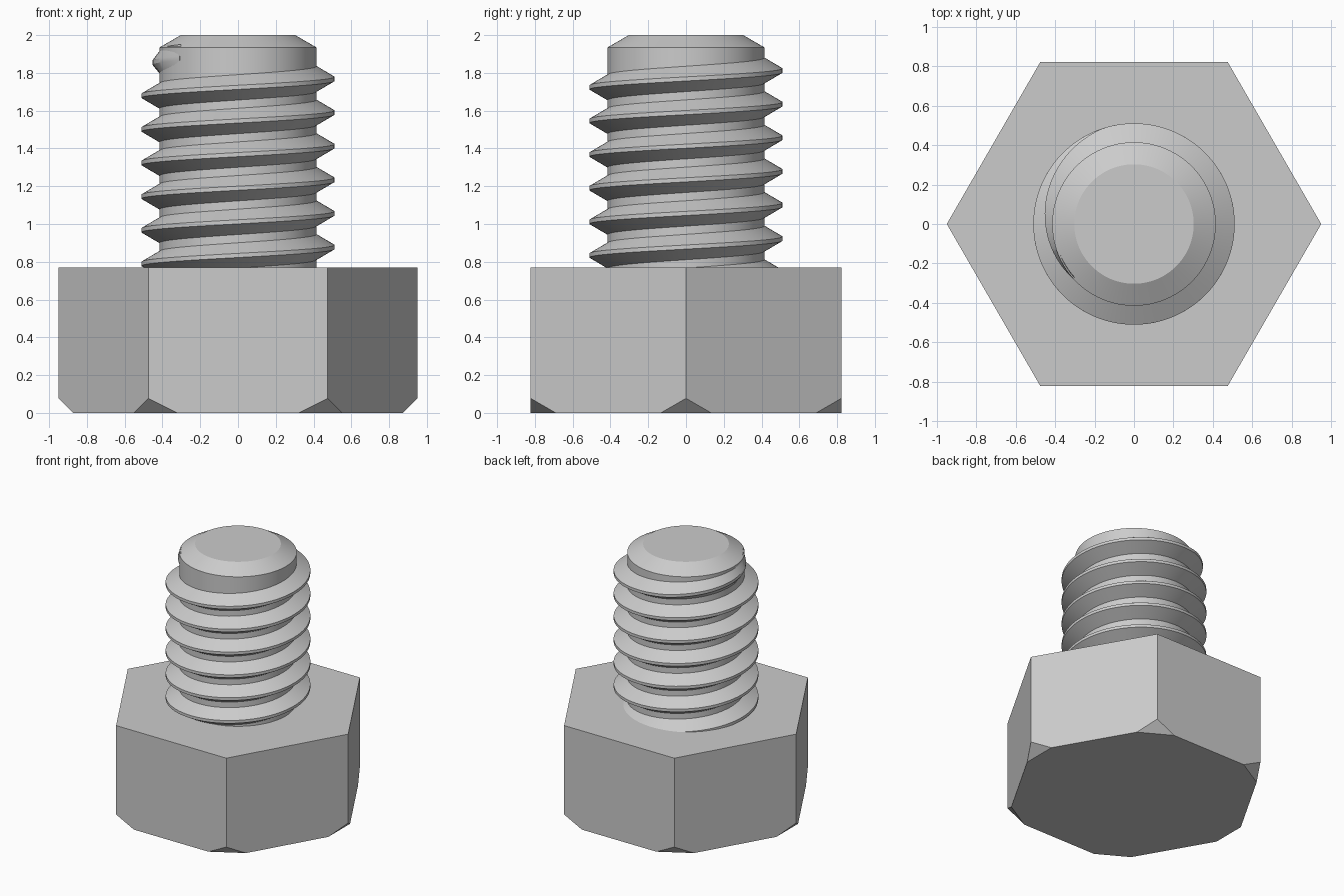
import bpy, bmesh, math
from mathutils import Vector

cube = bpy.data.objects.get("Cube")
if cube:
    bpy.data.objects.remove(cube, do_unlink=True)

HEAD_R, HEAD_TOP = 0.95, 0.77
CORE_R, CREST_R, PITCH = 0.415, 0.511, 0.178
SEGMENTS = 96

steel = bpy.data.materials.new("light grey steel")
steel.use_nodes = True
GREY = (0.6, 0.6, 0.6, 1)
steel.diffuse_color = GREY
steel.node_tree.nodes["Principled BSDF"].inputs["Base Color"].default_value = GREY


def polar(r, angle, z):
    return Vector((r * math.cos(angle), r * math.sin(angle), z))


def finish(bm, name, smooth):
    bmesh.ops.recalc_face_normals(bm, faces=bm.faces)
    mesh = bpy.data.meshes.new(name)
    bm.to_mesh(mesh)
    bm.free()
    mesh.materials.append(steel)
    obj = bpy.data.objects.new(name, mesh)
    bpy.context.collection.objects.link(obj)
    if smooth:
        bpy.ops.object.select_all(action='DESELECT')
        obj.select_set(True)
        bpy.context.view_layer.objects.active = obj
        bpy.ops.object.shade_smooth_by_angle(angle=math.radians(25))
    return obj


def skin(bm, rings, closed):
    """Join successive rings of vertices with quads and cap both ends."""
    loops = [[bm.verts.new(p) for p in ring] for ring in rings]
    n = len(loops[0])
    for a, b in zip(loops, loops[1:]):
        for i in range(n):
            j = (i + 1) % n
            bm.faces.new((a[i], a[j], b[j], b[i]))
    if closed:
        bm.faces.new(loops[0])
        bm.faces.new(loops[-1])


# Hexagonal head with its lower corners cut off at 45 degrees
corners = [i * math.pi / 3 for i in range(6)]
bm = bmesh.new()
skin(bm, [[polar(HEAD_R, a, z) for a in corners] for z in (0, HEAD_TOP)], True)
for a in corners:
    cut = bmesh.ops.bisect_plane(
        bm, geom=bm.verts[:] + bm.edges[:] + bm.faces[:],
        plane_co=polar(HEAD_R - 0.077, a, 0), plane_no=polar(1, a, -1),
        clear_outer=True)
    rim = [e for e in cut["geom_cut"] if isinstance(e, bmesh.types.BMEdge)]
    bmesh.ops.holes_fill(bm, edges=rim, sides=0)
finish(bm, "hex_head", False)

# Shaft core with chamfered tip
bm = bmesh.new()
turn = [i * math.tau / SEGMENTS for i in range(SEGMENTS)]
profile = [(CORE_R, HEAD_TOP - 0.05), (CORE_R, 1.935), (0.303, 2.0)]
skin(bm, [[polar(r, a, z) for a in turn] for r, z in profile], True)
finish(bm, "shaft_core", True)

# Helical thread: trapezoid section swept upward, fading into the core at the tip
bm = bmesh.new()
start, fade, end = math.radians(-30), math.radians(108), math.radians(222)
start -= 6 * math.tau
steps = round((end - start) / math.tau * SEGMENTS)
rings = []
for i in range(steps + 1):
    a = start + (end - start) * i / steps
    z = 1.768 + PITCH * a / math.tau
    t = max(0, (a - fade) / (end - fade))
    crest = CREST_R + (CORE_R - CREST_R) * t
    section = [(CORE_R - 0.01, -0.073), (crest, -0.011),
               (crest, 0.011), (CORE_R - 0.01, 0.073)]
    rings.append([polar(r, a, z + dz) for r, dz in section])
skin(bm, rings, True)
finish(bm, "screw_thread", True)
